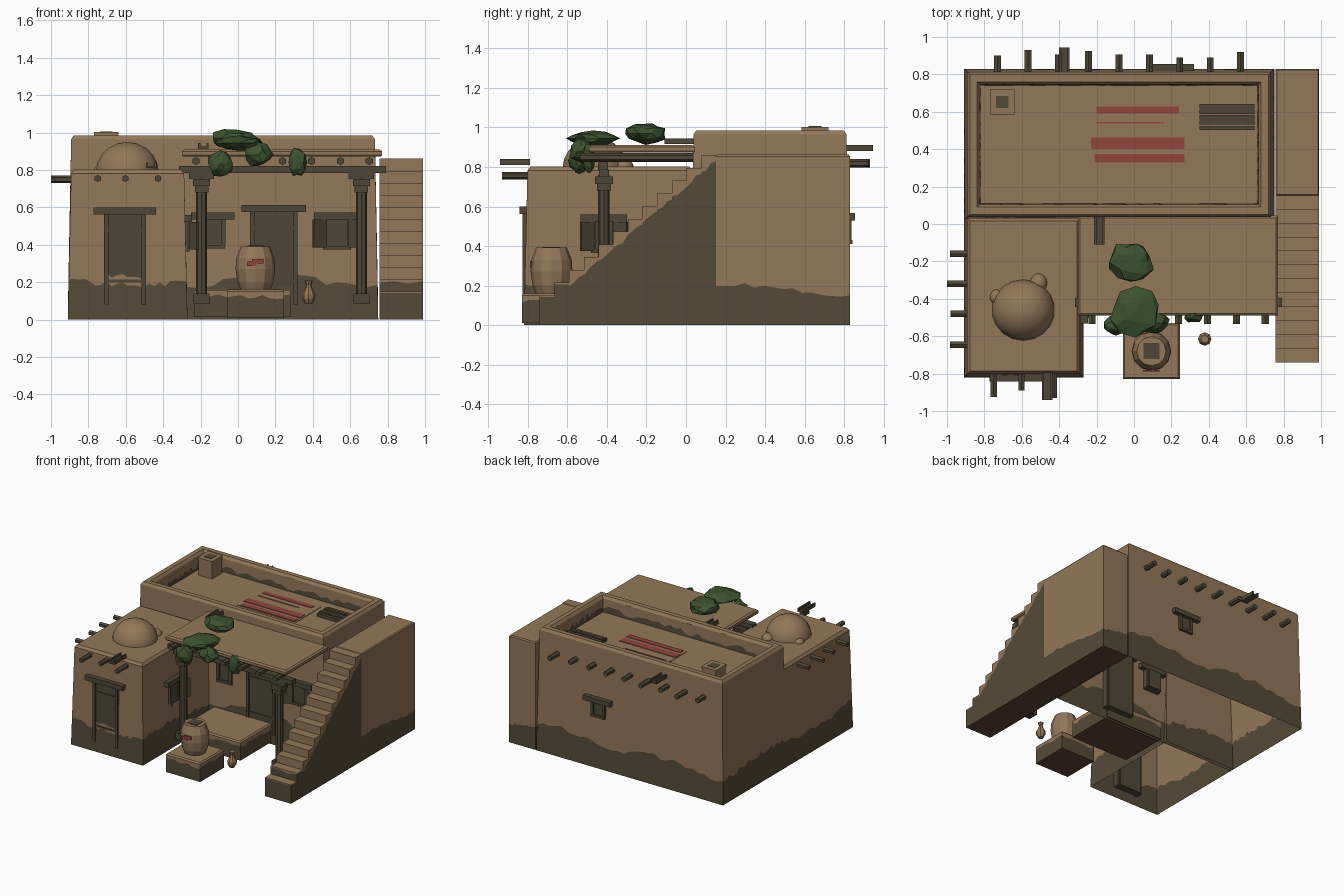
import bpy, bmesh, math, random
from mathutils import Matrix, Vector

if "Cube" in bpy.data.objects:
    bpy.data.objects.remove(bpy.data.objects["Cube"])
random.seed(4)

def mat(name, *c):
    m = bpy.data.materials.new(name)
    m.diffuse_color = (*c, 1)
    m.use_nodes = True
    m.node_tree.nodes["Principled BSDF"].inputs["Base Color"].default_value = m.diffuse_color
    return m
ADOBE = mat("adobe", .29, .185, .10)
STAIN = mat("damp_stain", .088, .07, .04)
WOOD = mat("old_wood", .075, .064, .038)
RED = mat("red_paint", .29, .06, .048)
GREEN = mat("leaf_green", .045, .085, .028)
EARTH = mat("bare_earth", .12, .06, .04)
MATS = [ADOBE, STAIN, WOOD, RED, GREEN, EARTH]

def finish(name, bm, m=None):
    me = bpy.data.meshes.new(name)
    bmesh.ops.recalc_face_normals(bm, faces=bm.faces) if m else None
    bm.to_mesh(me)
    bm.free()
    for k in ([m] if m else MATS):
        me.materials.append(k)
    o = bpy.data.objects.new(name, me)
    bpy.context.collection.objects.link(o)
    return o

def box(name, x0, x1, y0, y1, z0, z1, m, M=Matrix()):
    bm = bmesh.new()
    bmesh.ops.create_cube(bm, size=1)
    for v in bm.verts:
        v.co = M @ Vector((x0 + (v.co.x + .5) * (x1 - x0), y0 + (v.co.y + .5) * (y1 - y0),
                           z0 + (v.co.z + .5) * (z1 - z0)))
    return finish(name, bm, m)

def shell(name, x0, x1, y0, y1, rows, n=1, bottom=False, top=ADOBE):
    """Rectangular rings stacked upward; each row is (inset, height or rule, material below it)."""
    base = []
    for (a, b), (c, d) in zip([(0, 0), (1, 0), (1, 1), (0, 1)], [(1, 0), (1, 1), (0, 1), (0, 0)]):
        base += [(a + (c - a) * i / n, b + (d - b) * i / n) for i in range(n)]
    bm = bmesh.new()
    prev = None
    for ins, z, m in rows:
        ring = []
        for u, v in base:
            x, y = x0 + ins + u * (x1 - x0 - 2 * ins), y0 + ins + v * (y1 - y0 - 2 * ins)
            ring.append(bm.verts.new((x, y, z(x, y) if callable(z) else z)))
        if prev:
            for i in range(len(ring)):
                j = (i + 1) % len(ring)
                f = bm.faces.new((prev[i], prev[j], ring[j], ring[i]))
                f.material_index = MATS.index(m)
        elif bottom:
            bm.faces.new(ring[::-1]).material_index = MATS.index(EARTH)
        prev = ring
    bm.faces.new(prev).material_index = MATS.index(top)
    return finish(name, bm)

def damp(h, a=.02):
    return lambda x, y: h + .025 * math.sin(7 * x + 5 * y) + random.uniform(-a, a)

def rod(name, p, q, r, m, sides=6):
    p, q = Vector(p), Vector(q)
    bm = bmesh.new()
    bmesh.ops.create_cone(bm, cap_ends=True, segments=sides, radius1=r, radius2=r, depth=(q - p).length)
    M = Matrix.Translation((p + q) / 2) @ (q - p).to_track_quat('Z', 'Y').to_matrix().to_4x4()
    bm.transform(M)
    return finish(name, bm, m)

def lathe(name, x, y, profile, sides, m):
    bm = bmesh.new()
    rings = [[bm.verts.new((x + r * math.cos(2 * math.pi * i / sides),
                            y + r * math.sin(2 * math.pi * i / sides), z)) for i in range(sides)]
             for r, z in profile]
    for a, b in zip(rings, rings[1:]):
        for i in range(sides):
            bm.faces.new((a[i], a[i - 1], b[i - 1], b[i]))
    bm.faces.new(rings[0])
    bm.faces.new(rings[-1])
    return finish(name, bm, m)

# main house with sunken roof, open underneath
shell("main_house", -.91, .75, .02, .83, [
    (0, 0, ADOBE), (.004, damp(.21), STAIN), (.018, .965, ADOBE), (.032, .985, ADOBE),
    (.07, .985, ADOBE), (.085, .965, ADOBE), (.088, lambda x, y: .885 + random.uniform(-.015, .03), ADOBE),
    (.09, .86, STAIN)], n=30)
# front wing
shell("front_wing", -.91, -.27, -.82, .05, [
    (0, 0, ADOBE), (.005, damp(.2), STAIN), (.018, .782, ADOBE), (.034, .802, ADOBE)], n=22)
# stair landing and steps
shell("stair_landing", .757, .99, .152, .83, [
    (0, 0, ADOBE), (0, damp(.18, .012), STAIN), (0, .853, ADOBE), (.007, .862, ADOBE)], n=14, bottom=True)
for i in range(12):
    y, z = -.74 + .0743 * i, .15 + .0646 * i
    shell(f"stair_step_{i}", .757, .99, y, y + .0743, [
        (0, 0, ADOBE),
        (0, lambda x, v: min(z - .008, max(.2, .13 + .87 * (v + .66)) + random.uniform(-.012, .012)), STAIN),
        (0, z, ADOBE)], n=3, bottom=True)

# dome with small bulges
def blob(name, c, s, m, smooth=True):
    bm = bmesh.new()
    bmesh.ops.create_uvsphere(bm, u_segments=18, v_segments=10, radius=1)
    for v in bm.verts:
        v.co = Vector(c) + Vector((v.co.x * s[0], v.co.y * s[1], v.co.z * s[2]))
    o = finish(name, bm, m)
    for p in o.data.polygons:
        p.use_smooth = smooth
blob("oven_dome", (-.592, -.46, .79), (.17, .165, .16), ADOBE)
blob("dome_bulge_left", (-.735, -.39, .8), (.035, .04, .03), ADOBE)
blob("dome_bulge_right", (-.51, -.315, .8), (.045, .05, .04), ADOBE)

# roof chimney
box("chimney", -.765, -.645, .59, .715, .85, .985, ADOBE)
box("chimney_cap", -.77, -.64, .585, .72, .985, 1.003, ADOBE)
box("chimney_hole", -.738, -.672, .62, .685, 1.0, 1.006, STAIN)
# rug stripes and plank pile on the roof
box("rug_cloth", -.235, .285, .325, .645, .855, .864, ADOBE)
for i, (a, b, c, d) in enumerate([(.33, .373, -.21, .27), (.4, .462, -.23, .27),
                                  (.538, .546, -.2, .16), (.59, .628, -.2, .24)]):
    box(f"rug_stripe_{i}", c, d, a, b, .862, .868, RED)
for i in range(5):
    box(f"roof_plank_{i}", .35, .645, .502 + .029 * i, .525 + .029 * i, .86, .885 + .006 * (i % 2), WOOD)

# roof beam ends
for i, l in enumerate([.9, .93, .905, .925, .905, .905, .89, .89, .92]):
    x = -.73 + .1625 * i
    rod(f"back_beam_{i}", (x, .77, .818), (x, l, .818), .021, WOOD)
for x, l in [(-.75, -.925), (-.602, -.89), (-.428, -.93)]:
    rod("wing_front_beam", (x, -.77, .755), (x, l, .755), .019, WOOD)
for y, l in [(-.16, -.985), (-.32, -1.0), (-.48, -.98), (-.645, -.985)]:
    rod("wing_side_beam", (-.86, y, .75), (l, y, .75), .02, WOOD)

# rain spouts
def spout(name, x, y0, y1, z):
    box(name + "_floor", x - .027, x + .027, y0, y1, z, z + .012, WOOD)
    for s in (-1, 1):
        box(name + "_side", x + s * .022 - .006, x + s * .022 + .006, y0, y1, z, z + .03, WOOD)
spout("back_spout", -.372, .76, .945, .88)
spout("wing_spout", -.465, -.94, -.79, .81)
spout("porch_spout", -.185, -.11, .05, .915)

# doors and windows: local -y points out of the wall
def opening(name, x, y, rot, w, z0, z1, lw, shutters=False):
    M = Matrix.Translation((x, y, 0)) @ Matrix.Rotation(rot, 4, 'Z')
    h = w / 2
    box(name + "_panel", -h, h, -.006, .05, z0, z1, WOOD, M)
    for s in (-1, 1):
        box(name + "_jamb", s * h - .012, s * h + .012, -.018, .04, z0, z1, WOOD, M)
        if shutters:
            S = M @ Matrix.Translation((s * h, -.015, 0)) @ Matrix.Rotation(-s * .6, 4, 'Z')
            a, b = sorted((0, s * .08))
            box(name + "_shutter", a, b, -.014, 0, z0, z1, WOOD, S)
    box(name + "_lintel", -lw / 2, lw / 2, -.035, .04, z1, z1 + .038, WOOD, M)
    if z1 - z0 > .3:
        for z in (z0 + .12, z1 - .09):
            box(name + "_rail", -h, h, -.013, 0, z, z + .014, WOOD, M)
    else:
        box(name + "_sill", -h - .01, h + .01, -.022, .03, z0 - .01, z0 + .01, WOOD, M)
opening("wing_door", -.605, -.808, 0, .2, .08, .562, .335)
opening("main_door", .19, .029, 0, .23, .08, .575, .345)
opening("porch_window_left", -.135, .03, 0, .11, .39, .535, .23)
opening("porch_window_right", .53, .03, 0, .13, .385, .535, .245, True)
opening("wing_side_window", -.281, -.415, math.pi / 2, .11, .375, .522, .235, True)
opening("back_window", .2, .82, math.pi, .1, .42, .53, .24)

# porch roof, joists, beam and posts
shell("porch_roof", -.3, .77, -.49, .045, [
    (.006, .872, ADOBE), (0, .88, ADOBE), (0, .9, ADOBE), (.012, .91, ADOBE)], bottom=True)
for i in range(7):
    x = -.225 + .1545 * i
    rod(f"porch_joist_{i}", (x, -.535, .848), (x, .05, .848), .022, WOOD)
box("porch_beam", -.315, .79, -.445, -.395, .785, .822, WOOD)
for x in (-.195, .66):
    rod("porch_post", (x, -.415, .09), (x, -.415, .76), .029, WOOD, 8)
    box("post_foot", x - .042, x + .042, -.457, -.373, .085, .14, WOOD)
    box("post_collar", x - .036, x + .036, -.451, -.379, .68, .715, WOOD)
    box("post_capital", x - .045, x + .045, -.46, -.37, .715, .752, WOOD)
    box("post_corbel", x - .068, x + .068, -.44, -.39, .752, .787, WOOD)

# bench and jar stand
shell("porch_bench", -.235, .28, -.37, .03, [
    (0, .015, ADOBE), (0, lambda x, y: .125 + random.uniform(-.015, .01), STAIN),
    (0, .155, ADOBE), (.01, .165, ADOBE)], n=8, bottom=True)
shell("jar_stand", -.06, .245, -.83, -.53, [
    (0, .01, ADOBE), (0, lambda x, y: .122 + random.uniform(-.012, .01), STAIN),
    (0, .15, ADOBE), (.01, .16, ADOBE)], n=8, bottom=True)

# large jar with wooden lid and red mark
lathe("large_jar", .093, -.68, [(.08, .16), (.096, .2), (.106, .27), (.102, .33), (.084, .375),
                                (.078, .392)], 12, ADOBE)
box("jar_lid", .05, .136, -.723, -.637, .388, .396, WOOD)
for x0, x1, z0, z1 in [(.047, .1, .288, .312), (.075, .135, .3, .325)]:
    box("jar_mark", x0, x1, -.789, -.78, z0, z1, RED)
# small jug
lathe("small_jug", .378, -.615, [(.02, .085), (.034, .11), (.036, .135), (.018, .17), (.014, .185),
                                 (.022, .21)], 8, ADOBE)

# hanging foliage on the porch
def leaves(name, c, s):
    bm = bmesh.new()
    bmesh.ops.create_icosphere(bm, subdivisions=2, radius=1)
    for v in bm.verts:
        k = random.uniform(.8, 1.08)
        v.co = Vector([c[i] + v.co[i] * s[i] * k for i in range(3)])
    finish(name, bm, GREEN)
leaves("roof_bush", (-.02, -.205, .97), (.125, .115, .055))
leaves("edge_bush", (.01, -.47, .945), (.14, .13, .04))
leaves("vine_left", (-.095, -.54, .835), (.07, .06, .075))
leaves("vine_middle", (.11, -.53, .88), (.08, .06, .065))
leaves("vine_right", (.32, -.495, .842), (.05, .035, .085))
